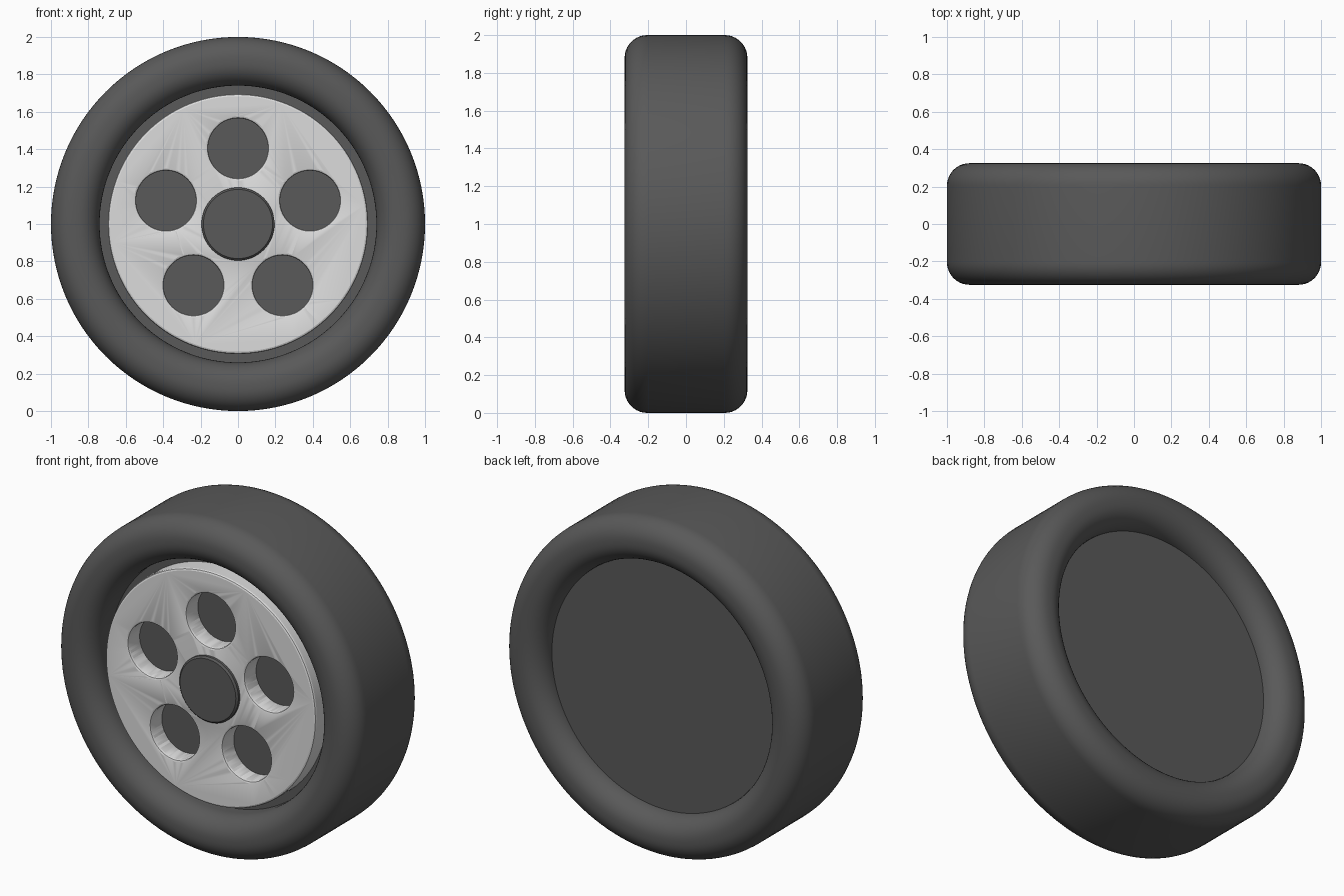
import bpy
import bmesh
from math import sin, cos, pi, radians
from mathutils import Matrix, Vector

cube = bpy.data.objects.get("Cube")
if cube:
    bpy.data.objects.remove(cube, do_unlink=True)

CENTRE = Vector((0, 0, 1))


def material(name, value):
    mat = bpy.data.materials.new(name)
    mat.use_nodes = True
    colour = (value, value, value, 1)
    mat.diffuse_color = colour
    mat.node_tree.nodes["Principled BSDF"].inputs["Base Color"].default_value = colour
    return mat


rubber = material("dark rubber", 0.1)
alloy = material("light alloy", 0.72)


def finish(name, bm, mat):
    bmesh.ops.recalc_face_normals(bm, faces=bm.faces)
    mesh = bpy.data.meshes.new(name)
    bm.to_mesh(mesh)
    bm.free()
    mesh.materials.append(mat)
    obj = bpy.data.objects.new(name, mesh)
    obj.location = CENTRE
    bpy.context.collection.objects.link(obj)
    return obj


def smooth(obj):
    bpy.ops.object.select_all(action="DESELECT")
    obj.select_set(True)
    bpy.context.view_layer.objects.active = obj
    bpy.ops.object.shade_smooth_by_angle(angle=radians(35))


def lathe(name, profile, mat, steps=128):
    """Spin (radius, y) points around the axle."""
    bm = bmesh.new()
    verts = [bm.verts.new((r, y, 0)) for r, y in profile]
    edges = [bm.edges.new(pair) for pair in zip(verts, verts[1:])]
    bmesh.ops.spin(bm, geom=verts + edges, cent=(0, 0, 0), axis=(0, 1, 0),
                   angle=2 * pi, steps=steps, use_merge=True)
    bmesh.ops.remove_doubles(bm, verts=bm.verts, dist=0.0001)
    obj = finish(name, bm, mat)
    smooth(obj)
    return obj


def add_cylinder(bm, radius, y0, y1, x=0, z=0, segments=64):
    place = Matrix.Translation((x, (y0 + y1) / 2, z)) @ Matrix.Rotation(pi / 2, 4, "X")
    bmesh.ops.create_cone(bm, cap_ends=True, segments=segments, radius1=radius,
                          radius2=radius, depth=abs(y1 - y0), matrix=place)


def arc(r, y, size, start, end, count=10):
    angles = [radians(start + (end - start) * i / count) for i in range(count + 1)]
    return [(r + size * cos(a), y + size * sin(a)) for a in angles]


# Tyre with rounded shoulders and rounded inner lips, closed by the wheel body
half = arc(0.88, 0.205, 0.12, 0, 90) + arc(0.86, 0.205, 0.12, 90, 180)
front = [(r, -y) for r, y in reversed(half)]
lathe("tyre", [(0.74, -0.13)] + front + half + [(0.74, 0.19)], rubber)

# Dark body seen through the holes and from behind
bm = bmesh.new()
add_cylinder(bm, 0.75, -0.15, 0.21, segments=128)
smooth(finish("wheel_body", bm, rubber))

# Alloy disc with five round holes
bm = bmesh.new()
add_cylinder(bm, 0.695, -0.26, -0.14, segments=128)
disc = finish("wheel_disc", bm, alloy)

bm = bmesh.new()
for i in range(5):
    a = pi / 2 + i * 2 * pi / 5
    add_cylinder(bm, 0.16, -0.5, 0.1, 0.405 * cos(a), 0.405 * sin(a))
cutter = finish("hole_cutter", bm, alloy)
cutter.hide_render = True

cut = disc.modifiers.new("holes", "BOOLEAN")
cut.operation = "DIFFERENCE"
cut.solver = "EXACT"
cut.object = cutter
bevel = disc.modifiers.new("soft edges", "BEVEL")
bevel.width = 0.012
bevel.segments = 2
bevel.limit_method = "ANGLE"
bevel.angle_limit = radians(50)
smooth(disc)
bpy.context.view_layer.update()
for name in ("holes", "soft edges"):
    bpy.ops.object.modifier_apply(modifier=name)
bpy.data.objects.remove(cutter, do_unlink=True)
smooth(disc)

# Hub cap slightly proud of the disc
lathe("hub_cap", [(0, -0.285), (0.185, -0.285), (0.195, -0.275), (0.195, -0.2)], rubber, 64)
